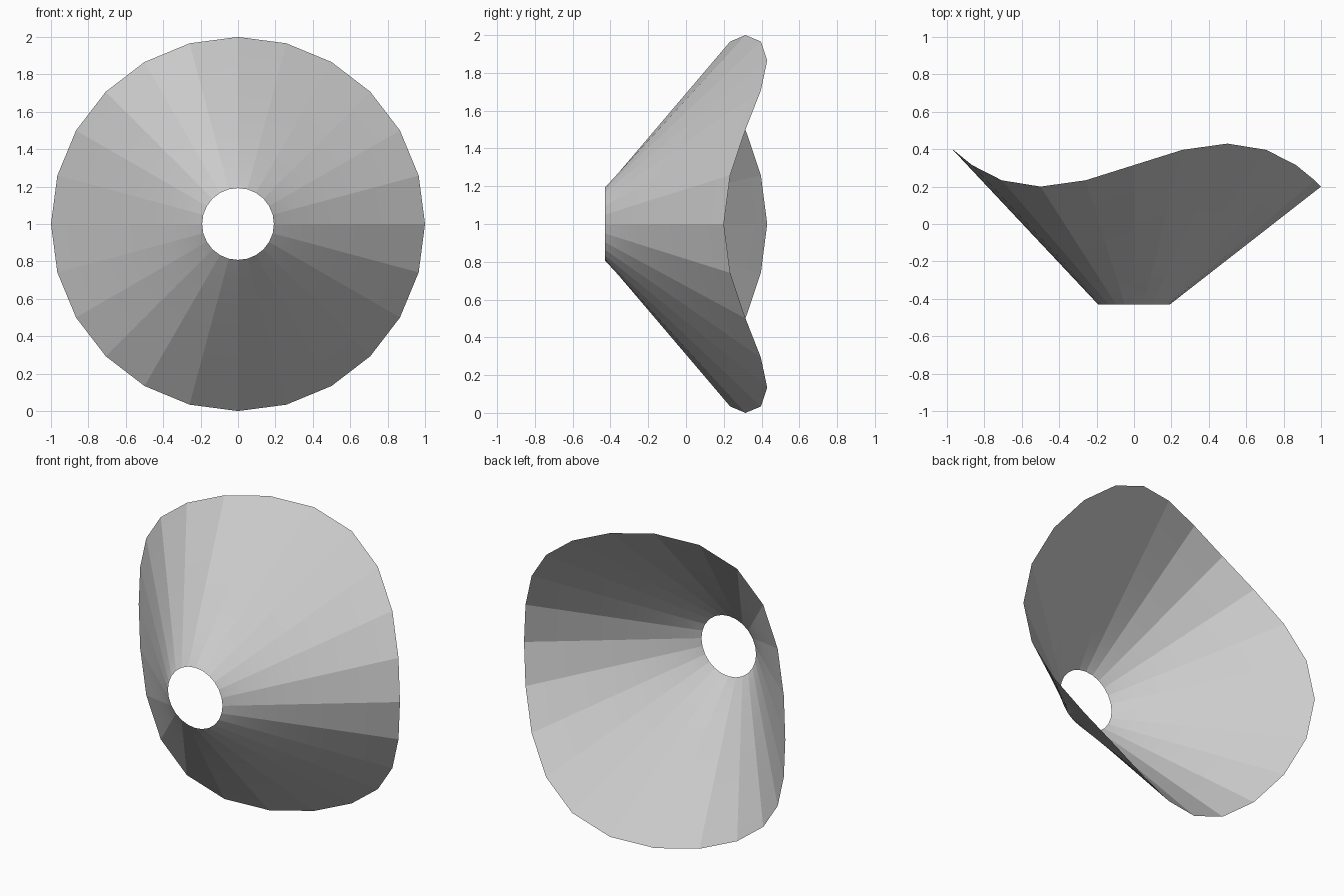
import bpy, bmesh
from math import sin, cos, radians

if "Cube" in bpy.data.objects:
    bpy.data.objects.remove(bpy.data.objects["Cube"])

SIDES, RINGS = 24, 48
R_IN, R_OUT = 0.192, 1.0
Y_FRONT, Y_RIM, WAVE = -0.43, 0.315, 0.115


def funnel_point(t, angle):
    """Point on the straight line from the round hole (t=0) to the wavy rim (t=1)."""
    r = R_IN + (R_OUT - R_IN) * t
    y_end = Y_RIM - WAVE * cos(3 * angle)
    return (r * cos(angle), Y_FRONT + (y_end - Y_FRONT) * t, 1 + r * sin(angle))


# Open flared funnel with a three-lobed wavy rim
bm = bmesh.new()
rings = [[bm.verts.new(funnel_point(i / RINGS, radians(360 * j / SIDES)))
          for j in range(SIDES)] for i in range(RINGS + 1)]
for a, b in zip(rings, rings[1:]):
    for j in range(SIDES):
        k = (j + 1) % SIDES
        bm.faces.new((a[j], a[k], b[k], b[j]))

# Outside of the funnel faces the front
bm.normal_update()
if sum(f.normal.y for f in bm.faces) > 0:
    bmesh.ops.reverse_faces(bm, faces=bm.faces[:])

mesh = bpy.data.meshes.new("wavy_funnel")
bm.to_mesh(mesh)
bm.free()
bpy.context.collection.objects.link(bpy.data.objects.new("wavy_funnel", mesh))
